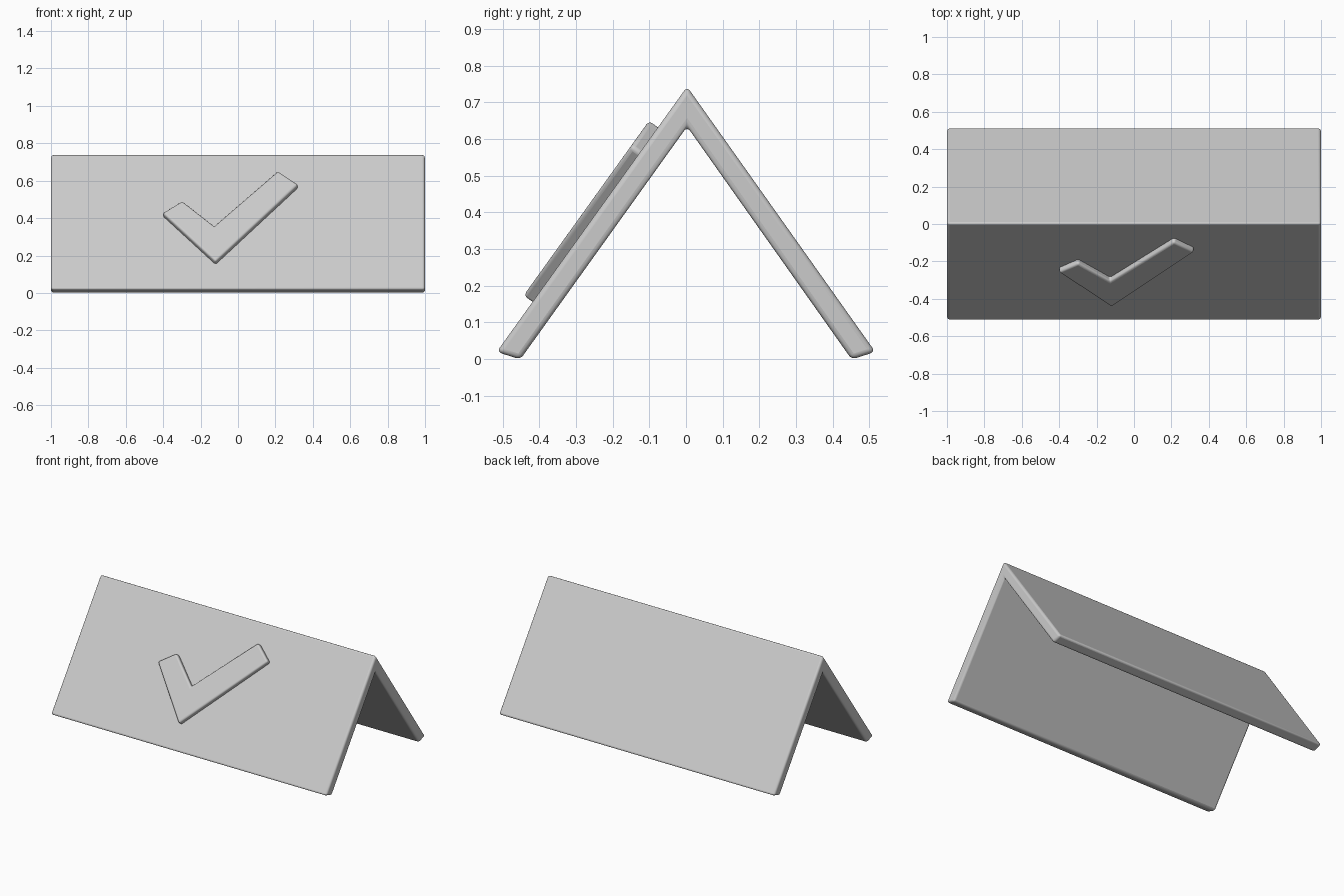
import bpy, bmesh, math
from mathutils import Vector

if "Cube" in bpy.data.objects:
    bpy.data.objects.remove(bpy.data.objects["Cube"])


def prism(name, loop, extrude, bevel, segments=4):
    """Extrude a planar loop along a vector and round its edges."""
    bm = bmesh.new()
    ext = Vector(extrude)
    face = bm.faces.new([bm.verts.new(p) for p in loop])
    res = bmesh.ops.extrude_face_region(bm, geom=[face], use_keep_orig=True)
    top = [v for v in res["geom"] if isinstance(v, bmesh.types.BMVert)]
    bmesh.ops.translate(bm, verts=top, vec=ext)
    bmesh.ops.recalc_face_normals(bm, faces=bm.faces)
    mesh = bpy.data.meshes.new(name)
    bm.to_mesh(mesh)
    bm.free()
    obj = bpy.data.objects.new(name, mesh)
    bpy.context.collection.objects.link(obj)
    mod = obj.modifiers.new("rounded_edges", 'BEVEL')
    mod.width, mod.segments = bevel, segments
    mod.limit_method, mod.angle_limit = 'ANGLE', math.radians(30)
    bpy.ops.object.select_all(action='DESELECT')
    obj.select_set(True)
    bpy.context.view_layer.objects.active = obj
    bpy.ops.object.shade_smooth_by_angle(angle=math.radians(40))
    return obj


# Folded card: inverted V profile run along x
APEX_Y, APEX_Z = 0.003, 0.743
FOOT_Y, FOOT_Z = -0.516, 0.02
half = [(FOOT_Y, FOOT_Z), (-0.452, -0.001)]
profile = [(APEX_Y, APEX_Z), half[0], half[1], (APEX_Y, 0.634)]
profile += [(-y, z) for y, z in reversed(half)]
prism("folded_card", [(-1, y, z) for y, z in profile], (2, 0, 0), 0.014)

# Raised tick lying on the front slope (x, height of its base on the slope)
slope = Vector((0, APEX_Y - FOOT_Y, APEX_Z - FOOT_Z)).normalized()
normal = Vector((0, -slope.z, slope.y))
tick = [(-0.403, 0.412), (-0.120, 0.152), (0.322, 0.563),
        (0.213, 0.636), (-0.127, 0.342), (-0.298, 0.476)]
apex = Vector((0, APEX_Y, APEX_Z))
sink = 0.02
loop = [Vector((x, 0, 0)) + apex + slope * ((z - APEX_Z) / slope.z) - normal * sink
        for x, z in tick]
prism("tick_mark", loop, normal * (sink + 0.03), 0.012)
